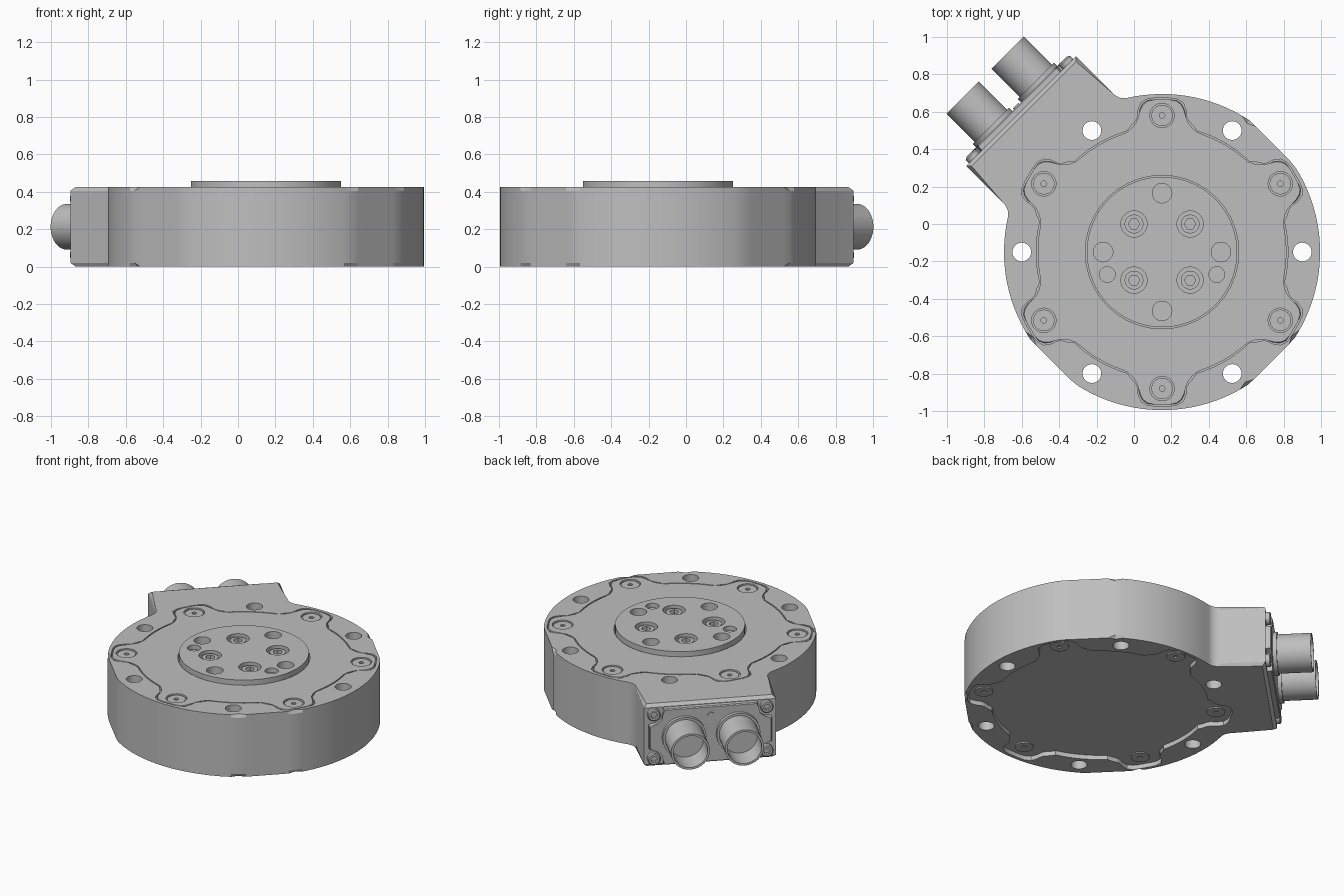
import bpy, bmesh, math
from math import sin, cos, radians, tau
from mathutils import Matrix, Vector

if "Cube" in bpy.data.objects:
    bpy.data.objects.remove(bpy.data.objects["Cube"])

CENTRE = Matrix.Translation((0.15, -0.15, 0))   # axis of the round body
TOP, HUB_TOP = 0.425, 0.457
OUT = radians(135)                              # direction the connectors face

grey = bpy.data.materials.new("machined grey")
grey.use_nodes = True
grey.diffuse_color = (0.52, 0.52, 0.52, 1)
grey.node_tree.nodes["Principled BSDF"].inputs["Base Color"].default_value = (0.52, 0.52, 0.52, 1)


def circle(r, x=0, y=0, n=40):
    return [(x + r * cos(tau * i / n), y + r * sin(tau * i / n)) for i in range(n)]


def polar(r, degrees):
    return r * cos(radians(degrees)), r * sin(radians(degrees))


def build(name, shapes, matrix=CENTRE, chamfer=0.0, ends=(0, 1)):
    """Make one object from (outline, bottom, top) prisms, chamfering the chosen ends."""
    bm = bmesh.new()
    for pts, z0, z1 in shapes:
        low = [bm.verts.new((x, y, z0)) for x, y in pts]
        high = [bm.verts.new((x, y, z1)) for x, y in pts]
        caps = [bm.faces.new(low[::-1]), bm.faces.new(high)]
        for i in range(len(pts)):
            j = (i + 1) % len(pts)
            bm.faces.new((low[i], low[j], high[j], high[i]))
        if chamfer:
            edges = [e for k in ends for e in caps[k].edges]
            bmesh.ops.bevel(bm, geom=edges, offset=chamfer, segments=1,
                            profile=0.5, affect='EDGES')
    bm.transform(matrix)
    mesh = bpy.data.meshes.new(name)
    bm.to_mesh(mesh)
    bm.free()
    mesh.materials.append(grey)
    obj = bpy.data.objects.new(name, mesh)
    bpy.context.collection.objects.link(obj)
    return obj


def activate(obj):
    bpy.ops.object.select_all(action='DESELECT')
    obj.select_set(True)
    bpy.context.view_layer.objects.active = obj


def cut(obj, shapes, matrix=CENTRE):
    """Subtract prisms from an object."""
    cutter = build("cutter", shapes, matrix)
    mod = obj.modifiers.new("cut", 'BOOLEAN')
    mod.operation, mod.solver, mod.object = 'DIFFERENCE', 'EXACT', cutter
    activate(obj)
    bpy.ops.object.modifier_apply(modifier=mod.name)
    bpy.data.objects.remove(cutter)


def body_outline():
    """Round body with three flats, blended into the connector block."""
    R, flat, half, end, f = 0.845, 0.828, 0.415, 1.065, 0.08
    fu = math.sqrt((R + f) ** 2 - (half + f) ** 2)
    a = math.atan2(half + f, fu)
    pts = []
    for i in range(97):
        t = a + (tau - 2 * a) * i / 96
        d = (t + tau / 8) % (tau / 4) - tau / 8
        r = min(R, flat / cos(d)) if cos(t) < 0.6 else R
        pts.append((r * cos(t), r * sin(t)))
    blend = []
    for i in range(9):
        t = tau * 0.75 - (tau / 4 - a) * i / 8
        blend.append((fu + f * cos(t), half + f + f * sin(t)))
    pts += [(u, -v) for u, v in blend[-2::-1]]
    pts += [(end, -half), (end, half)] + blend[:-1]
    return [(u * cos(OUT) - v * sin(OUT), u * sin(OUT) + v * cos(OUT)) for u, v in pts]


def cover_outline(grow=0.0):
    """Disc with six rounded screw tabs."""
    g = grow
    half = [(0.04, 0.815 + g), (0.08, 0.81 + g), (0.105 + g, 0.79 + g), (0.12 + g, 0.76),
            (0.124 + g, 0.72), (0.135 + g, 0.692 + g), (0.16 + g, 0.665 + g)]
    polar_half = [(math.hypot(t, r), math.atan2(t, r)) for t, r in half]
    polar_half += [(0.665 + g, radians(d)) for d in (16, 19, 22, 25, 28)]
    pts = []
    for k in range(6):
        mid = radians(30 + 60 * k)
        for r, a in [(r, -a) for r, a in polar_half[::-1]] + polar_half:
            pts.append((r * cos(mid + a), r * sin(mid + a)))
    return pts


tabs = [polar(0.73, 30 + 60 * k) for k in range(6)]
mounts = [polar(0.75, 60 * k) for k in range(6)]
hub_screws = [(x, y) for x in (-0.15, 0.15) for y in (-0.15, 0.15)]
hub_holes = [polar(0.315, 90 * k) for k in range(4)]
hub_pins = [(-0.293, -0.12), (0.293, -0.12)]

# Main housing with cover pockets, mounting holes and hub pocket
housing = build("housing", [(body_outline(), 0, TOP)], chamfer=0.02)
cut(housing, [(cover_outline(0.008), TOP - 0.03, TOP + 0.1),
              (cover_outline(0.008), -0.1, 0.03)]
    + [(circle(0.05, x, y), -0.1, TOP + 0.1) for x, y in mounts])
cut(housing, [(circle(0.41), TOP - 0.09, TOP + 0.1)])

# Top cover
cover = build("top_cover", [(cover_outline(), TOP - 0.035, TOP)], chamfer=0.004, ends=(1,))
cut(cover, [(circle(0.41), TOP - 0.1, TOP + 0.1)]
    + [(circle(0.065, x, y), TOP - 0.015, TOP + 0.1) for x, y in tabs])

# Cover screws, above and below
top_screws = build("top_cover_screws",
                   [(circle(0.057, x, y), TOP - 0.03, TOP - 0.006) for x, y in tabs])
cut(top_screws, [(circle(0.015, x, y, 16), TOP - 0.02, TOP) for x, y in tabs])
bottom_screws = build("bottom_cover_screws",
                      [(circle(0.057, x, y), 0.022, 0.04) for x, y in tabs])
cut(bottom_screws, [(circle(0.015, x, y, 16), 0, 0.032) for x, y in tabs])

# Output hub
hub = build("output_hub", [(circle(0.402, n=80), TOP - 0.09, HUB_TOP)], chamfer=0.012, ends=(1,))
cut(hub, [(circle(0.07, x, y), HUB_TOP - 0.05, 1) for x, y in hub_screws]
    + [(circle(0.052, x, y), HUB_TOP - 0.07, 1) for x, y in hub_holes]
    + [(circle(0.042, x, y), HUB_TOP - 0.03, 1) for x, y in hub_pins])

# Hub socket screws
heads = build("hub_screws", [(circle(0.05, x, y), HUB_TOP - 0.07, HUB_TOP - 0.012)
                             for x, y in hub_screws], chamfer=0.005, ends=(1,))
cut(heads, [(circle(0.03, x, y, 6), HUB_TOP - 0.045, 1) for x, y in hub_screws])

# Connector end: local x across, y up, z outward
out = Vector((cos(OUT), sin(OUT), 0))
up = Vector((0, 0, 1))
across = up.cross(out)
SIDE = CENTRE @ Matrix.Translation((0, 0, TOP / 2)) @ Matrix((across, up, out)).transposed().to_4x4()

# Connector plate with notched corners
corner = [(0.385, 0.08), (0.335, 0.09), (0.305, 0.115), (0.295, 0.155), (0.295, 0.19)]
plate = corner + [(-x, y) for x, y in corner[::-1]]
plate += [(-x, -y) for x, y in plate]
build("connector_plate", [(plate, 1.05, 1.1)], SIDE, chamfer=0.006, ends=(1,))

# Plate screws
plate_spots = [(x, y) for x in (-0.355, 0.355) for y in (-0.15, 0.15)]
plate_screws = build("plate_screws", [(circle(0.04, x, y, 24), 1.05, 1.095)
                                      for x, y in plate_spots], SIDE, chamfer=0.006, ends=(1,))
cut(plate_screws, [(circle(0.022, x, y, 6), 1.075, 1.2) for x, y in plate_spots], SIDE)
build("vent_screw", [(circle(0.02, 0, 0.13, 20), 1.09, 1.108)], SIDE)

# Connector collars and hollow sockets
for side, x in (("left", -0.17), ("right", 0.17)):
    build(side + "_connector_collar", [(circle(0.137, x), 1.09, 1.125)], SIDE,
          chamfer=0.008, ends=(1,))
    socket = build(side + "_connector_socket", [(circle(0.122, x, n=48), 1.1, 1.337)], SIDE,
                   chamfer=0.004, ends=(1,))
    cut(socket, [(circle(0.108, x, n=48), 1.18, 1.5)], SIDE)

for obj in bpy.context.scene.objects:
    if obj.type == 'MESH':
        activate(obj)
        bpy.ops.object.shade_smooth_by_angle(angle=radians(25))
